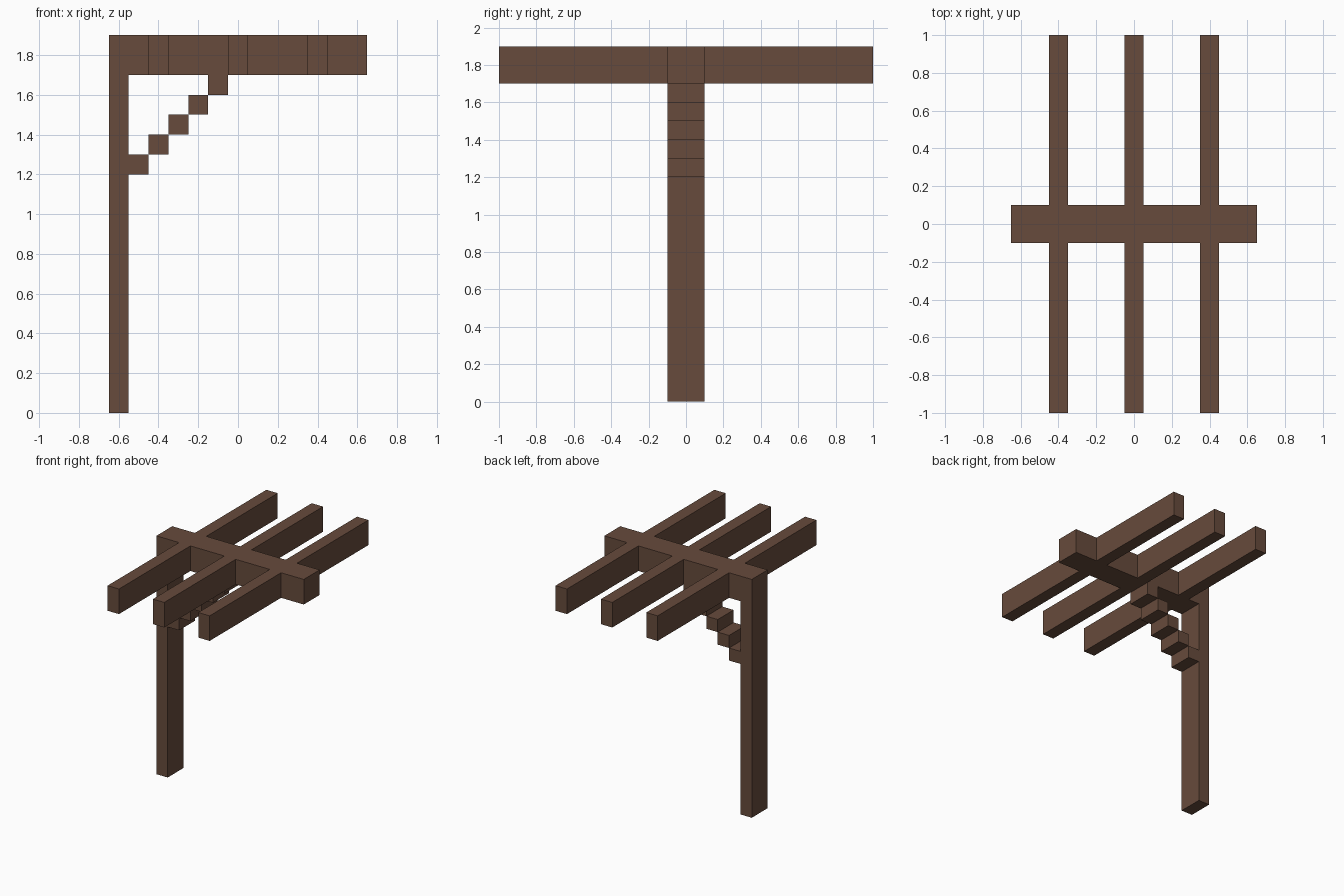
import bpy

cube = bpy.data.objects.get("Cube")
if cube:
    bpy.data.objects.remove(cube, do_unlink=True)

# Dark brown timber
wood = bpy.data.materials.new("dark_brown_wood")
wood.use_nodes = True
colour = (0.135, 0.07, 0.045, 1)
wood.diffuse_color = colour
bsdf = wood.node_tree.nodes["Principled BSDF"]
bsdf.inputs["Base Color"].default_value = colour
bsdf.inputs["Roughness"].default_value = 0.9


def timber(name, low, high):
    """Square-cut timber spanning two opposite corners."""
    centre = [(a + b) / 2 for a, b in zip(low, high)]
    bpy.ops.mesh.primitive_cube_add(size=1, location=centre)
    obj = bpy.context.object
    obj.name = name
    obj.scale = [b - a for a, b in zip(low, high)]
    bpy.ops.object.transform_apply(location=False, rotation=False, scale=True)
    obj.data.materials.append(wood)
    return obj


HALF = 0.1        # half depth of post, beam and brace
UNDER, TOP = 1.7, 1.9
LEFT, RIGHT = -0.65, 0.65
STEP = 0.1

# Upright post and the beam it carries
timber("post", (LEFT, -HALF, 0), (LEFT + STEP, HALF, UNDER))
timber("beam", (LEFT, -HALF, UNDER), (RIGHT, HALF, TOP))

# Stepped diagonal brace between post and beam
for i in range(5):
    x, z = LEFT + STEP * (i + 1), 1.2 + STEP * i
    timber(f"brace_step_{i + 1}", (x, -HALF, z), (x + STEP, HALF, z + STEP))

# Rafters butted against both sides of the beam
for name, x in (("right", -0.4), ("middle", 0), ("left", 0.4)):
    timber(f"{name}_front_rafter", (x - 0.05, -1, UNDER), (x + 0.05, -HALF, TOP))
    timber(f"{name}_back_rafter", (x - 0.05, HALF, UNDER), (x + 0.05, 1, TOP))
